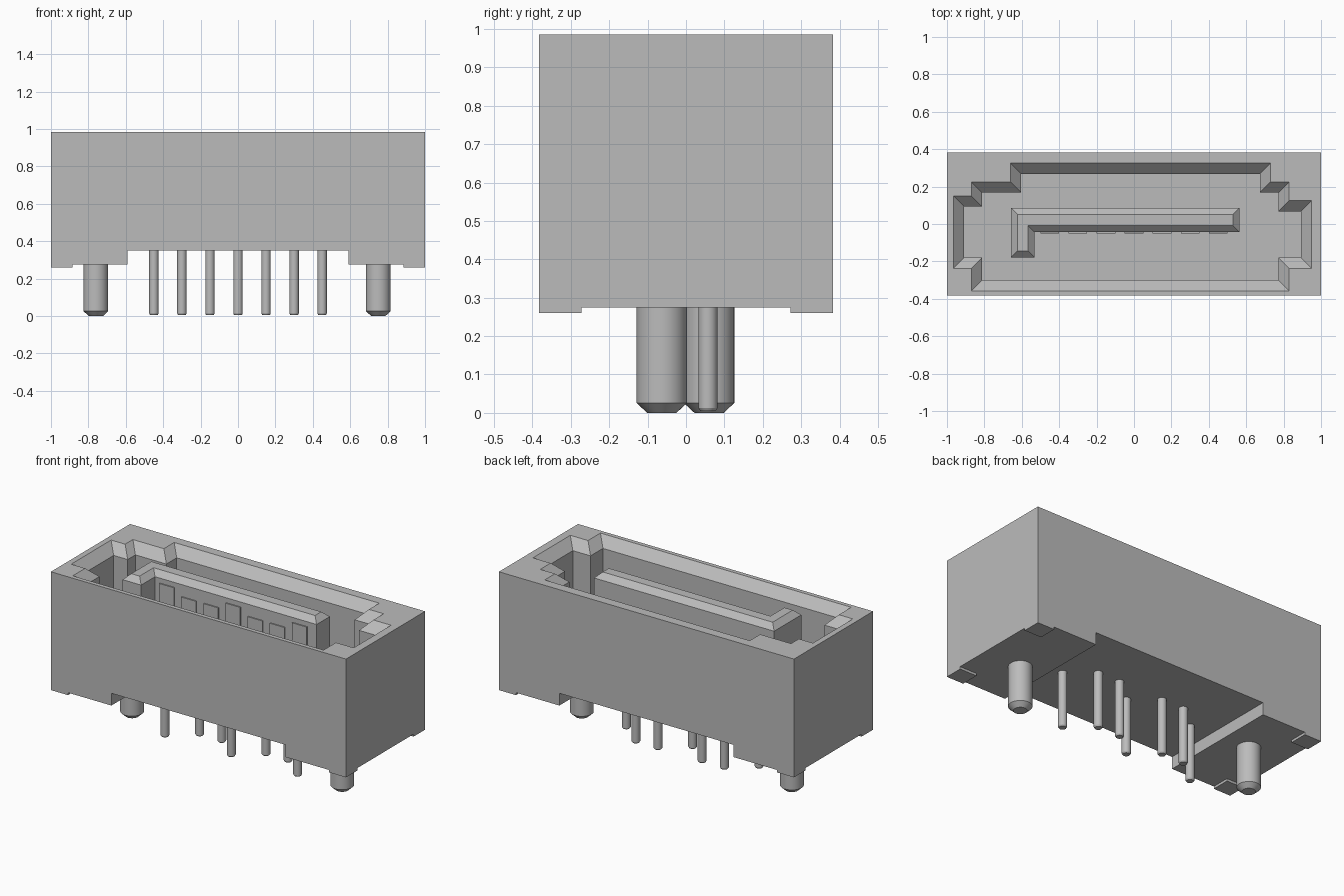
import bpy, bmesh
from mathutils import Vector

if "Cube" in bpy.data.objects:
    bpy.data.objects.remove(bpy.data.objects["Cube"], do_unlink=True)

grey = bpy.data.materials.new("plain grey")
grey.use_nodes = True
COLOUR = (0.5, 0.5, 0.5, 1)
grey.diffuse_color = COLOUR
grey.node_tree.nodes["Principled BSDF"].inputs["Base Color"].default_value = COLOUR


def finish(name, bm):
    bmesh.ops.recalc_face_normals(bm, faces=bm.faces)
    mesh = bpy.data.meshes.new(name)
    bm.to_mesh(mesh)
    bm.free()
    mesh.materials.append(grey)
    obj = bpy.data.objects.new(name, mesh)
    bpy.context.collection.objects.link(obj)
    return obj


def activate(obj):
    bpy.ops.object.select_all(action='DESELECT')
    obj.select_set(True)
    bpy.context.view_layer.objects.active = obj


def loft(name, rings):
    """Skin a stack of matching rings and cap both ends."""
    bm = bmesh.new()
    rows = [[bm.verts.new(p) for p in ring] for ring in rings]
    n = len(rows[0])
    for a, b in zip(rows, rows[1:]):
        for i in range(n):
            j = (i + 1) % n
            bm.faces.new((a[i], a[j], b[j], b[i]))
    bm.faces.new(rows[0])
    bm.faces.new(rows[-1])
    return finish(name, bm)


def inset(outline, d):
    """Shrink a clockwise right-angled outline by d."""
    pts = [Vector(p) for p in outline]
    result = []
    for i, p in enumerate(pts):
        e1 = (p - pts[i - 1]).normalized()
        e2 = (pts[(i + 1) % len(pts)] - p).normalized()
        result.append(p + d * Vector((e1.y + e2.y, -e1.x - e2.x)))
    return result


def stepped(name, outline, levels):
    """Loft an outline through (height, inset) levels."""
    return loft(name, [[(p.x, p.y, z) for p in inset(outline, d)] for z, d in levels])


def box(name, x0, x1, y0, y1, z0, z1):
    return loft(name, [[(x0, y0, z), (x1, y0, z), (x1, y1, z), (x0, y1, z)]
                       for z in (z0, z1)])


def post(name, x, y, radius, z0, z1, tip_radius, tip_height):
    """Round post with a chamfered lower tip."""
    bm = bmesh.new()
    for r1, r2, a, b in ((tip_radius, radius, z0, z0 + tip_height),
                         (radius, radius, z0 + tip_height, z1)):
        made = bmesh.ops.create_cone(bm, cap_ends=True, segments=32,
                                     radius1=r1, radius2=r2, depth=b - a)
        bmesh.ops.translate(bm, verts=made["verts"], vec=(x, y, (a + b) / 2))
    # Join the tip to the shaft, dropping the two caps between them
    inner = [f for f in bm.faces if len(f.verts) > 4
             and abs(f.calc_center_median().z - z0 - tip_height) < 1e-4]
    bmesh.ops.delete(bm, geom=inner, context='FACES_ONLY')
    bmesh.ops.remove_doubles(bm, verts=bm.verts, dist=1e-4)
    obj = finish(name, bm)
    activate(obj)
    bpy.ops.object.shade_smooth_by_angle()
    return obj


TOP, BASE, RECESS, FLOOR = 0.985, 0.275, 0.35, 0.40

# Housing: front profile with a central recess beneath, swept front to back
profile = [(-1, BASE), (-1, TOP), (1, TOP), (1, BASE),
           (0.59, BASE), (0.59, RECESS), (-0.59, RECESS), (-0.59, BASE)]
housing = loft("housing", [[(x, y, z) for x, z in profile] for y in (-0.383, 0.383)])

# Keyed socket with a chamfered mouth, cut from the housing
mouth = [(-0.965, 0.15), (-0.87, 0.15), (-0.87, 0.225), (-0.66, 0.225),
         (-0.66, 0.325), (0.73, 0.325), (0.73, 0.225), (0.83, 0.225),
         (0.83, 0.125), (0.95, 0.125), (0.95, -0.237), (0.83, -0.237),
         (0.83, -0.357), (-0.87, -0.357), (-0.87, -0.237), (-0.965, -0.237)]
cutter = stepped("socket_cutter", mouth,
                 [(FLOOR, 0.057), (TOP - 0.057, 0.057), (TOP + 0.01, -0.01)])
cutter.hide_render = True
cut = housing.modifiers.new("socket", 'BOOLEAN')
cut.operation = 'DIFFERENCE'
cut.solver = 'EXACT'
cut.object = cutter
activate(housing)
bpy.ops.object.modifier_apply(modifier=cut.name)
bpy.data.objects.remove(cutter, do_unlink=True)

# L-shaped tongue with a bevelled top
tongue = [(-0.657, 0.085), (0.563, 0.085), (0.563, -0.043),
          (-0.532, -0.043), (-0.532, -0.178), (-0.657, -0.178)]
stepped("tongue", tongue, [(FLOOR, 0), (0.95, 0), (0.983, 0.034)])

# Corner feet
for sx, side in ((-1, "right"), (1, "left")):
    for sy, end in ((-1, "front"), (1, "back")):
        xs, ys = sorted((sx * 0.885, sx)), sorted((sy * 0.272, sy * 0.383))
        box(f"foot_{end}_{side}", *xs, *ys, 0.26, BASE)

# Contacts on the tongue and staggered pins below, every third one differing
for i in range(7):
    x = (i - 3) * 0.15
    outer = i % 3 == 0
    box(f"contact_{i + 1}", x - 0.05, x + 0.05, -0.05, -0.043,
        FLOOR, 0.92 if outer else 0.877)
    post(f"pin_{i + 1}", x, -0.065 if outer else 0.057, 0.025, 0.005, RECESS, 0.02, 0.008)

# Locating pegs
post("peg_left", 0.75, -0.063, 0.066, 0, BASE, 0.038, 0.026)
post("peg_right", -0.76, 0.06, 0.066, 0, BASE, 0.038, 0.026)
